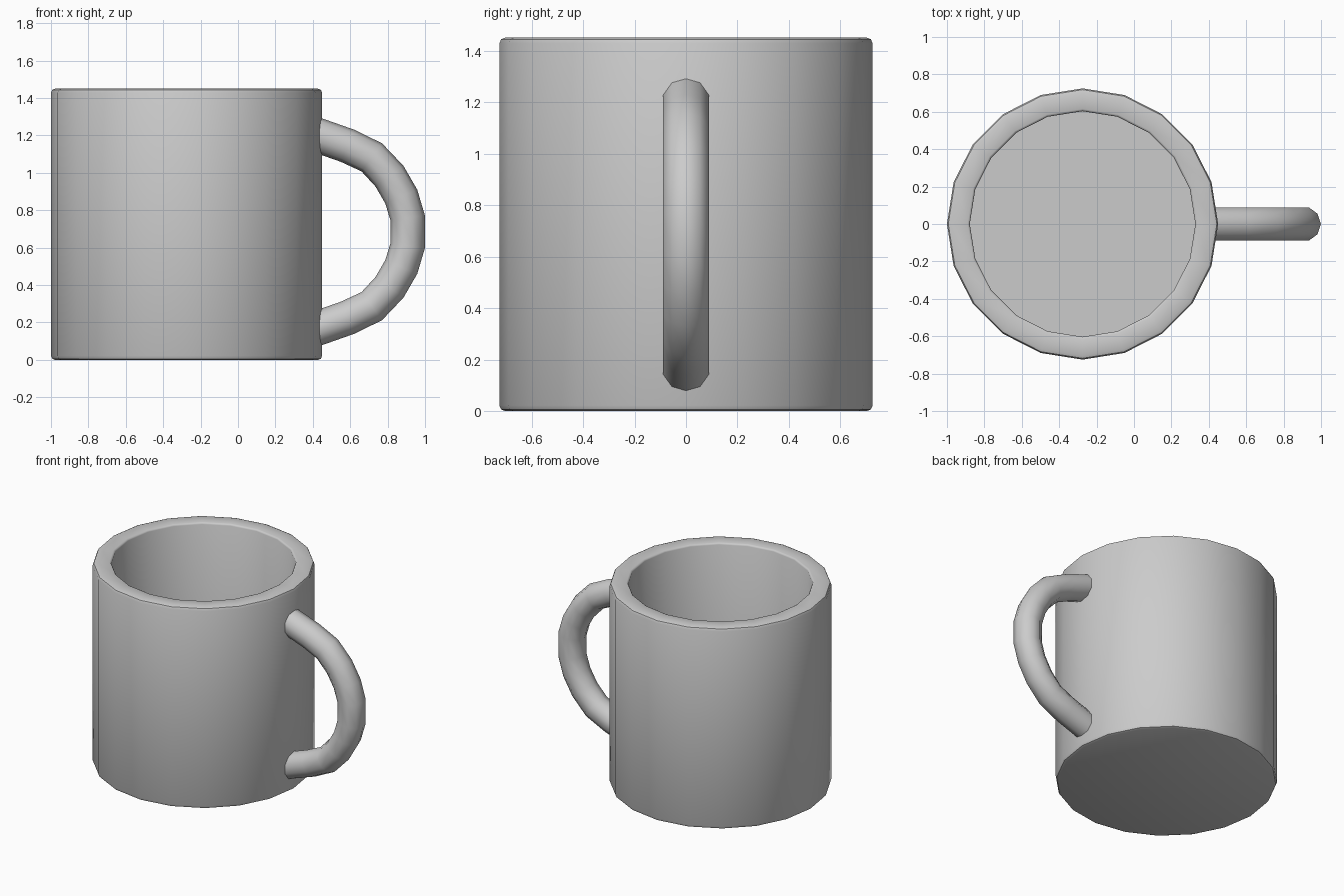
import bpy, bmesh
from math import sin, cos, pi
from mathutils import Vector

if "Cube" in bpy.data.objects:
    bpy.data.objects.remove(bpy.data.objects["Cube"])


def loft(name, rings, angle):
    """Skin a list of equal-sized rings, cap both ends, shade smooth."""
    bm = bmesh.new()
    loops = [[bm.verts.new(p) for p in ring] for ring in rings]
    n = len(loops[0])
    for a, b in zip(loops, loops[1:]):
        for i in range(n):
            j = (i + 1) % n
            bm.faces.new((a[i], a[j], b[j], b[i]))
    bm.faces.new(loops[0])
    bm.faces.new(loops[-1])
    bmesh.ops.recalc_face_normals(bm, faces=bm.faces)
    mesh = bpy.data.meshes.new(name)
    bm.to_mesh(mesh)
    bm.free()
    obj = bpy.data.objects.new(name, mesh)
    bpy.context.collection.objects.link(obj)
    bpy.context.view_layer.objects.active = obj
    obj.select_set(True)
    bpy.ops.object.shade_smooth_by_angle(angle=angle)
    obj.select_set(False)
    return obj


# Cup: 20-sided turned profile (radius, height), outside up and down to the floor
CX, SIDES = -0.275, 20
profile = [(0.703, 0), (0.718, 0.006), (0.725, 0.022),
           (0.725, 1.428), (0.718, 1.444), (0.703, 1.45),
           (0.615, 1.45), (0.607, 1.446), (0.603, 1.438), (0.603, 0.12)]
loft("cup", [[(CX + r * cos(2 * pi * i / SIDES), r * sin(2 * pi * i / SIDES), z)
              for i in range(SIDES)] for r, z in profile], 0.7)

# Handle: 10-sided tube along a path mirrored about its middle height
MID, RADIUS, SEG = 0.685, 0.093, 10
half = [(0.38, 1.217), (0.585, 1.145), (0.715, 1.083),
        (0.81, 0.982), (0.873, 0.873), (0.907, 0.76)]
path = [Vector((x, 0, z)) for x, z in half]
path += [Vector((p.x, 0, 2 * MID - p.z)) for p in reversed(path)]
rings = []
for k, p in enumerate(path):
    before, after = path[max(k - 1, 0)], path[min(k + 1, len(path) - 1)]
    t = ((p - before).normalized() + (after - p).normalized()).normalized()
    out = Vector((-t.z, 0, t.x))
    rings.append([p + RADIUS * (out * cos(2 * pi * i / SEG)
                                + Vector((0, 1, 0)) * sin(2 * pi * i / SEG))
                  for i in range(SEG)])
loft("handle", rings, 0.8)
